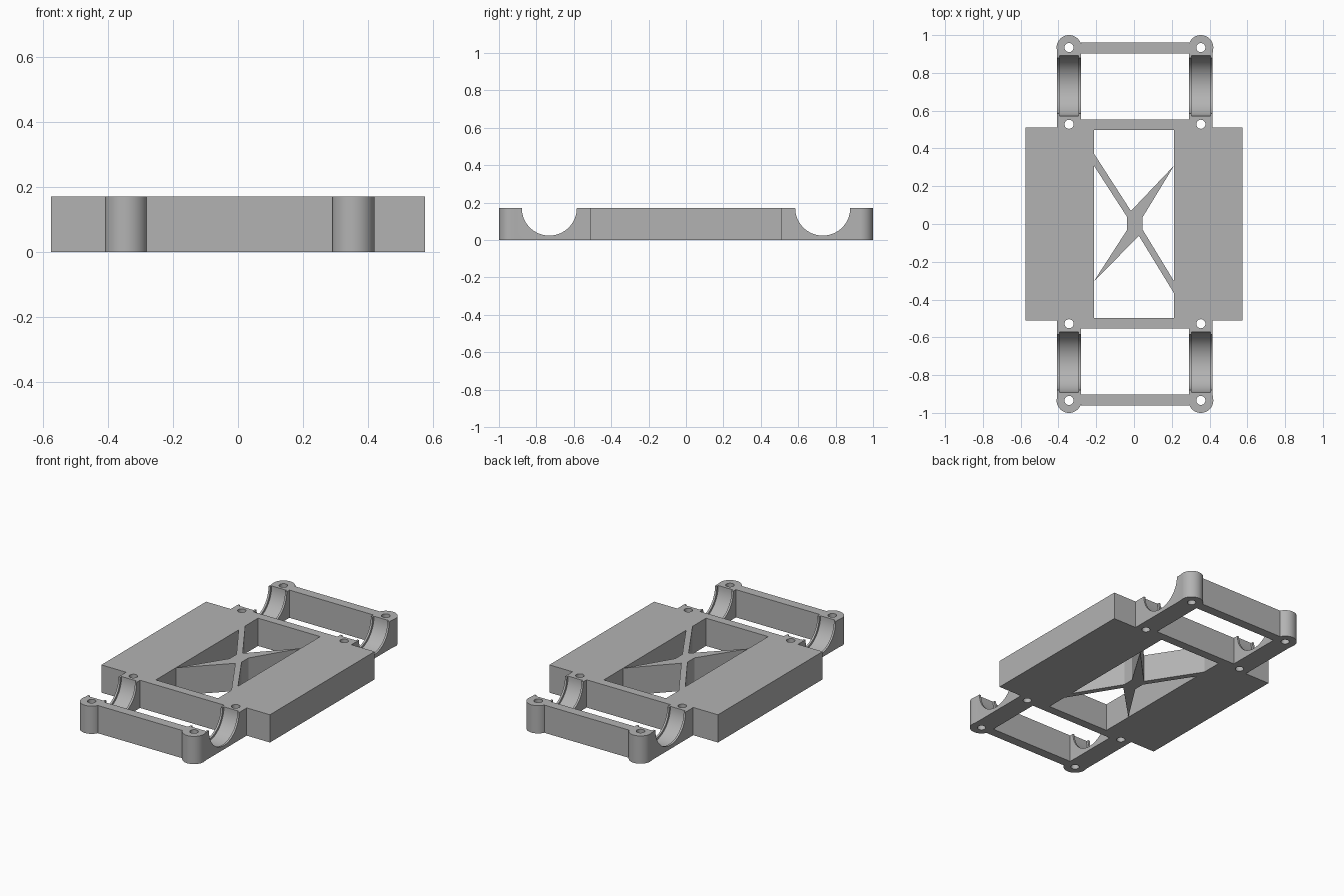
import bpy, bmesh, math
from mathutils import Matrix

cube = bpy.data.objects.get("Cube")
if cube:
    bpy.data.objects.remove(cube, do_unlink=True)

H = 0.171        # plate height
SHIFT = 0.005    # small sideways offset of the rails and brace
RAIL_X = 0.349   # rail centre line
BOSS_Y, INNER_Y, CRADLE_Y = 0.934, 0.528, 0.731

grey = bpy.data.materials.new("plain grey")
grey.use_nodes = True
colour = (0.45, 0.45, 0.45, 1)
grey.diffuse_color = colour
grey.node_tree.nodes["Principled BSDF"].inputs["Base Color"].default_value = colour


def finish(name, bm):
    bmesh.ops.recalc_face_normals(bm, faces=bm.faces)
    mesh = bpy.data.meshes.new(name)
    bm.to_mesh(mesh)
    bm.free()
    mesh.materials.append(grey)
    ob = bpy.data.objects.new(name, mesh)
    bpy.context.collection.objects.link(ob)
    return ob


def slab(name, outline):
    """Extrude a flat outline to the full plate height."""
    bm = bmesh.new()
    face = bm.faces.new([bm.verts.new((x, y, 0)) for x, y in outline])
    top = bmesh.ops.extrude_face_region(bm, geom=[face])["geom"]
    bmesh.ops.translate(bm, vec=(0, 0, H),
                        verts=[v for v in top if isinstance(v, bmesh.types.BMVert)])
    return finish(name, bm)


def lathe(name, profile, matrix, sides):
    """Closed turned solid about local z; profile is (radius, z) pairs."""
    bm = bmesh.new()
    rings = [[bm.verts.new((r * math.cos(a), r * math.sin(a), z))
              for a in (math.tau * i / sides for i in range(sides))] for r, z in profile]
    for low, high in zip(rings, rings[1:]):
        for i in range(sides):
            j = (i + 1) % sides
            bm.faces.new((low[i], low[j], high[j], high[i]))
    bm.faces.new(rings[0])
    bm.faces.new(rings[-1])
    bm.transform(matrix)
    ob = finish(name, bm)
    ob.hide_render = True
    return ob


def cut(ob, cutters):
    bpy.context.view_layer.objects.active = ob
    for c in cutters:
        mod = ob.modifiers.new("cut", 'BOOLEAN')
        mod.operation = 'DIFFERENCE'
        mod.solver = 'EXACT'
        mod.object = c
        bpy.ops.object.modifier_apply(modifier=mod.name)


def mirror_points(points, sx, sy):
    return [(x * sx, y * sy) for x, y in points]


parts, cutters = [], []

# Side blocks
blocks = {}
for side, sx in (("left", 1), ("right", -1)):
    outline = [(0.212, -0.51), (0.575, -0.51), (0.575, 0.51), (0.212, 0.51)]
    blocks[sx] = slab(side + "_block", mirror_points(outline, sx, 1))
    parts.append(blocks[sx])

# Rails with rounded ends, screw holes and grooved motor cradles
half, radius = 0.0625, 0.066
arc = [(radius * math.cos(math.pi * i / 24), BOSS_Y + radius * math.sin(math.pi * i / 24))
       for i in range(25)]
rail = [(-half, 0.51), (half, 0.51), (half, BOSS_Y - 0.03)] + arc + [(-half, BOSS_Y - 0.03)]
for side, sx in (("left", 1), ("right", -1)):
    for end, sy in (("back", 1), ("front", -1)):
        cx = sx * RAIL_X + SHIFT
        ob = slab(f"{end}_{side}_rail", [(cx + x, sy * y) for x, y in rail])
        holes = [lathe("screw_hole_cutter", [(0.024, -0.1), (0.024, 0.3)],
                       Matrix.Translation((cx, sy * y, 0)), 32) for y in (BOSS_Y, INNER_Y)]
        steps = [(0.147, -0.1), (0.147, -0.05), (0.160, -0.05),
                 (0.160, 0.05), (0.147, 0.05), (0.147, 0.1)]
        turn = Matrix.Translation((cx, sy * CRADLE_Y, H)) @ Matrix.Rotation(math.pi / 2, 4, 'Y')
        cradle = lathe("cradle_cutter", steps, turn, 64)
        cut(ob, holes + [cradle])
        cut(blocks[sx], holes[1:])
        cutters += holes + [cradle]
        parts.append(ob)

# Cross bars joining the rails
edge = RAIL_X - half
for end, sy in (("back", 1), ("front", -1)):
    a, b = -edge + SHIFT, edge + SHIFT
    inner = [(-0.212, 0.498), (0.212, 0.498), (0.212, 0.51), (b, 0.51),
             (b, 0.552), (a, 0.552), (a, 0.51), (-0.212, 0.51)]
    outer = [(a, 0.903), (b, 0.903), (b, 0.961), (a, 0.961)]
    parts.append(slab(end + "_inner_bar", mirror_points(inner, 1, sy)))
    parts.append(slab(end + "_outer_bar", mirror_points(outer, 1, sy)))

# X brace: one outline with four diagonal arms and a central hub
slope, rise, hub_x, hub_y = 1.594, 0.032, 0.041, 0.066
quarter = [(0.212, slope * 0.212 - rise), (hub_x, slope * hub_x - rise),
           (hub_x, 0), (hub_x, -slope * hub_x + rise), (0.212, -slope * 0.212 + rise),
           (0.212, -slope * 0.212 - rise), ((hub_y - rise) / slope, -hub_y)]
brace = quarter + mirror_points(quarter, -1, -1)
parts.append(slab("x_brace", [(max(-0.212, min(0.212, x + (SHIFT if abs(x) < 0.2 else 0))),
                               y + 0.003) for x, y in brace]))

for c in cutters:
    bpy.data.objects.remove(c, do_unlink=True)

# Smooth the round walls, keep the hard edges
bpy.ops.object.select_all(action='DESELECT')
for ob in parts:
    ob.select_set(True)
bpy.context.view_layer.objects.active = parts[0]
bpy.ops.object.shade_smooth_by_angle(angle=math.radians(30))
